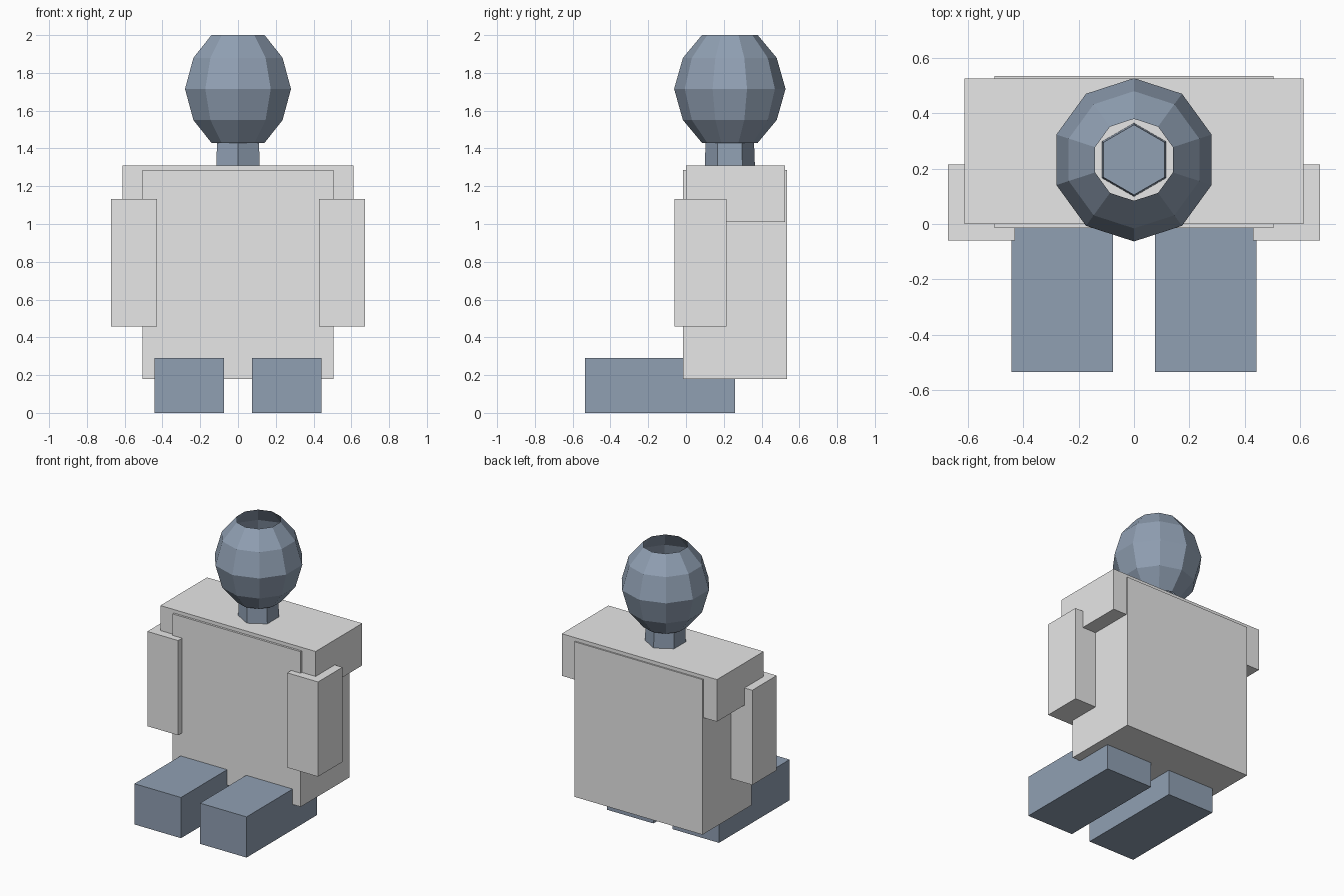
import bpy
import bmesh
from math import sin, cos, tau

default_cube = bpy.data.objects.get("Cube")
if default_cube:
    bpy.data.objects.remove(default_cube, do_unlink=True)


def make_material(name, color):
    mat = bpy.data.materials.new(name)
    mat.use_nodes = True
    mat.diffuse_color = color
    mat.node_tree.nodes["Principled BSDF"].inputs["Base Color"].default_value = color
    return mat


GREY = make_material("light grey", (0.8, 0.8, 0.8, 1))
BLUE = make_material("slate blue", (0.28, 0.35, 0.45, 1))


def finish(name, bm, mat):
    mesh = bpy.data.meshes.new(name)
    bm.to_mesh(mesh)
    bm.free()
    mesh.materials.append(mat)
    obj = bpy.data.objects.new(name, mesh)
    bpy.context.collection.objects.link(obj)
    return obj


def box(name, xs, ys, zs, mat):
    """Box spanning the given (low, high) range on each axis."""
    bm = bmesh.new()
    bmesh.ops.create_cube(bm, size=1)
    for v in bm.verts:
        for axis, (low, high) in enumerate((xs, ys, zs)):
            v.co[axis] = low if v.co[axis] < 0 else high
    return finish(name, bm, mat)


def lathe(name, profile, sides, y, mat, capped):
    """Faceted turned shape from (radius, z) rings, with a corner facing +y."""
    bm = bmesh.new()
    rings = [[bm.verts.new((r * sin(tau * i / sides), y + r * cos(tau * i / sides), z))
              for i in range(sides)] for r, z in profile]
    for low, high in zip(rings, rings[1:]):
        for i in range(sides):
            j = (i + 1) % sides
            bm.faces.new((low[i], low[j], high[j], high[i]))
    if capped:
        bm.faces.new(rings[0])
        bm.faces.new(rings[-1])
    bmesh.ops.recalc_face_normals(bm, faces=bm.faces)
    return finish(name, bm, mat)


# Torso and shoulder block
box("torso", (-0.505, 0.505), (-0.015, 0.535), (0.18, 1.285), GREY)
box("shoulders", (-0.612, 0.612), (0, 0.525), (1.01, 1.31), GREY)

# Arms and legs on both sides
for side, sign in (("left", 1), ("right", -1)):
    arm_x = sorted((sign * 0.43, sign * 0.673))
    leg_x = sorted((sign * 0.075, sign * 0.442))
    box(side + "_arm", arm_x, (-0.06, 0.215), (0.457, 1.132), GREY)
    box(side + "_leg", leg_x, (-0.535, 0.26), (0, 0.29), BLUE)

# Neck and hollow head, open at top and bottom
NECK_Y = 0.232
lathe("neck", [(0.135, 1.25), (0.127, 1.46)], 6, NECK_Y, BLUE, True)
lathe("head", [(0.148, 1.43), (0.248, 1.55), (0.295, 1.715), (0.248, 1.88), (0.148, 2.0)],
      10, NECK_Y, BLUE, False)
